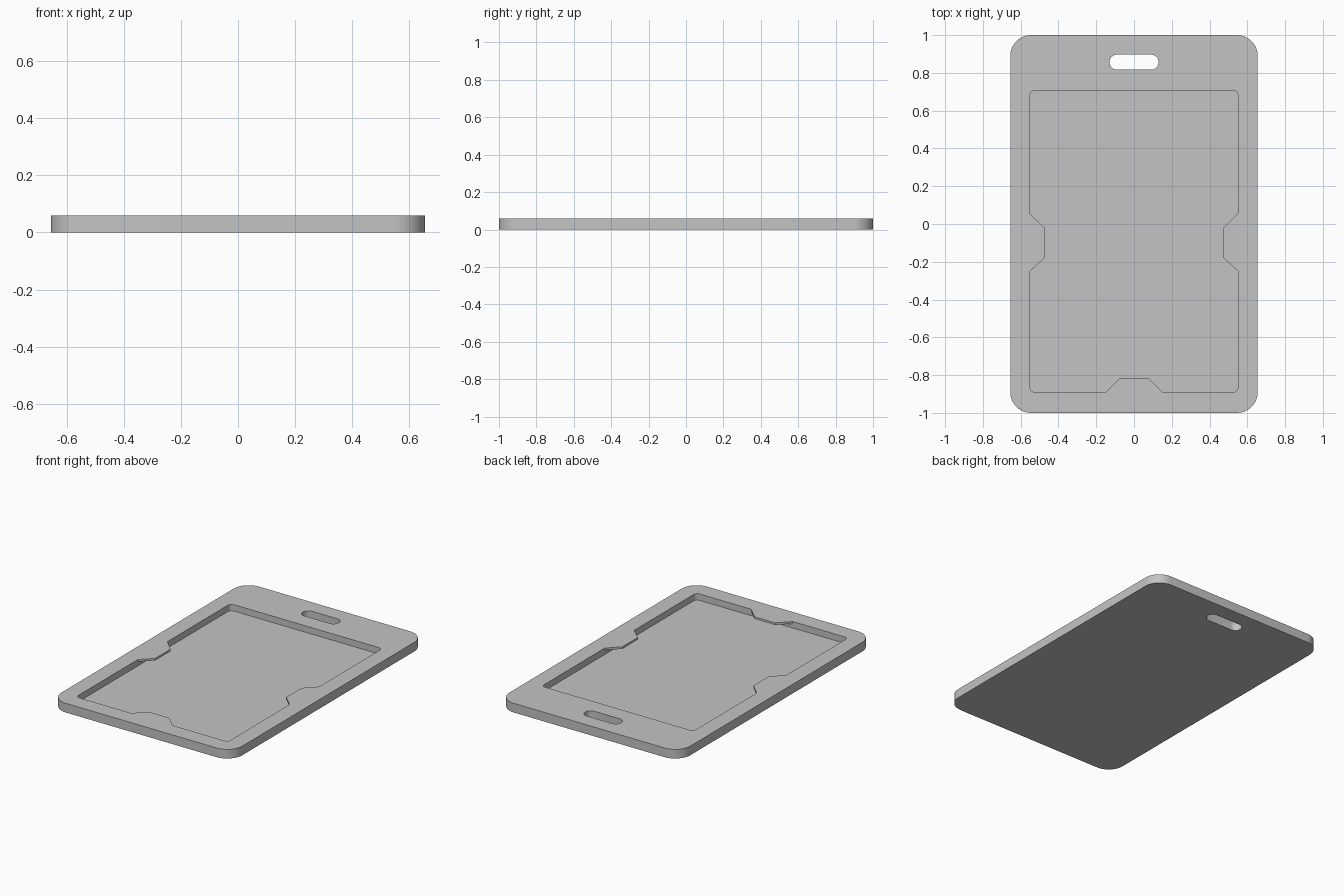
import bpy, bmesh
from math import cos, sin, pi

cube = bpy.data.objects.get("Cube")
if cube:
    bpy.data.objects.remove(cube, do_unlink=True)

THICK, FLOOR, LEDGE = 0.06, 0.018, 0.046


def corners(x0, x1, y0, y1, r, steps=10):
    """Four corner arcs, anticlockwise from the lower right."""
    centres = [(x1 - r, y0 + r), (x1 - r, y1 - r), (x0 + r, y1 - r), (x0 + r, y0 + r)]
    return [[(cx + r * cos(a), cy + r * sin(a))
             for a in [(q - 1 + s / steps) * pi / 2 for s in range(steps + 1)]]
            for q, (cx, cy) in enumerate(centres)]


def rounded(*args):
    return sum(corners(*args), [])


bm = bmesh.new()


def cap(z, *loops):
    """Flat face at height z; loops after the first are holes."""
    edges = []
    for loop in loops:
        vs = [bm.verts.new((x, y, z)) for x, y in loop]
        edges += [bm.edges.new((v, vs[i - 1])) for i, v in enumerate(vs)]
    bmesh.ops.triangle_fill(bm, use_beauty=True, edges=edges, normal=(0, 0, 1))


def wall(loop, z0, z1):
    for i, (x, y) in enumerate(loop):
        px, py = loop[i - 1]
        bm.faces.new([bm.verts.new(p) for p in
                      ((px, py, z0), (x, y, z0), (x, y, z1), (px, py, z1))])


# Outlines: plate, strap slot, card pocket and its retaining tabs
plate = rounded(-0.655, 0.655, -1, 1, 0.11)
slot = rounded(-0.13, 0.13, 0.817, 0.897, 0.0399)
right_tab = [(0.55, -0.25), (0.475, -0.18), (0.475, -0.02), (0.55, 0.055)]
left_tab = [(-x, y) for x, y in reversed(right_tab)]
end_tab = [(-0.15, -0.89), (-0.075, -0.815), (0.075, -0.815), (0.15, -0.89)]
tabs = [right_tab, [], left_tab, end_tab]
pocket, opening = [], []
for arc, tab in zip(corners(-0.55, 0.55, -0.89, 0.707, 0.025, 6), tabs):
    pocket += arc + tab[::3]
    opening += arc + tab

# Flat faces
cap(0, plate, slot)
cap(THICK, plate, slot, opening)
cap(FLOOR, pocket)
for tab in filter(None, tabs):
    cap(LEDGE, tab)

# Upright faces
wall(plate, 0, THICK)
wall(slot, 0, THICK)
wall(pocket, FLOOR, LEDGE)
wall(opening, LEDGE, THICK)

bmesh.ops.remove_doubles(bm, verts=bm.verts[:], dist=0.00005)
bmesh.ops.recalc_face_normals(bm, faces=bm.faces[:])
mesh = bpy.data.meshes.new("badge_holder")
bm.to_mesh(mesh)
bm.free()

# Plain grey plastic
grey = bpy.data.materials.new("grey_plastic")
grey.use_nodes = True
colour = (0.55, 0.55, 0.55, 1)
grey.diffuse_color = colour
grey.node_tree.nodes["Principled BSDF"].inputs["Base Color"].default_value = colour
mesh.materials.append(grey)

holder = bpy.data.objects.new("badge_holder", mesh)
bpy.context.collection.objects.link(holder)
bpy.ops.object.select_all(action="DESELECT")
holder.select_set(True)
bpy.context.view_layer.objects.active = holder
bpy.ops.object.shade_smooth_by_angle(angle=pi / 6)
